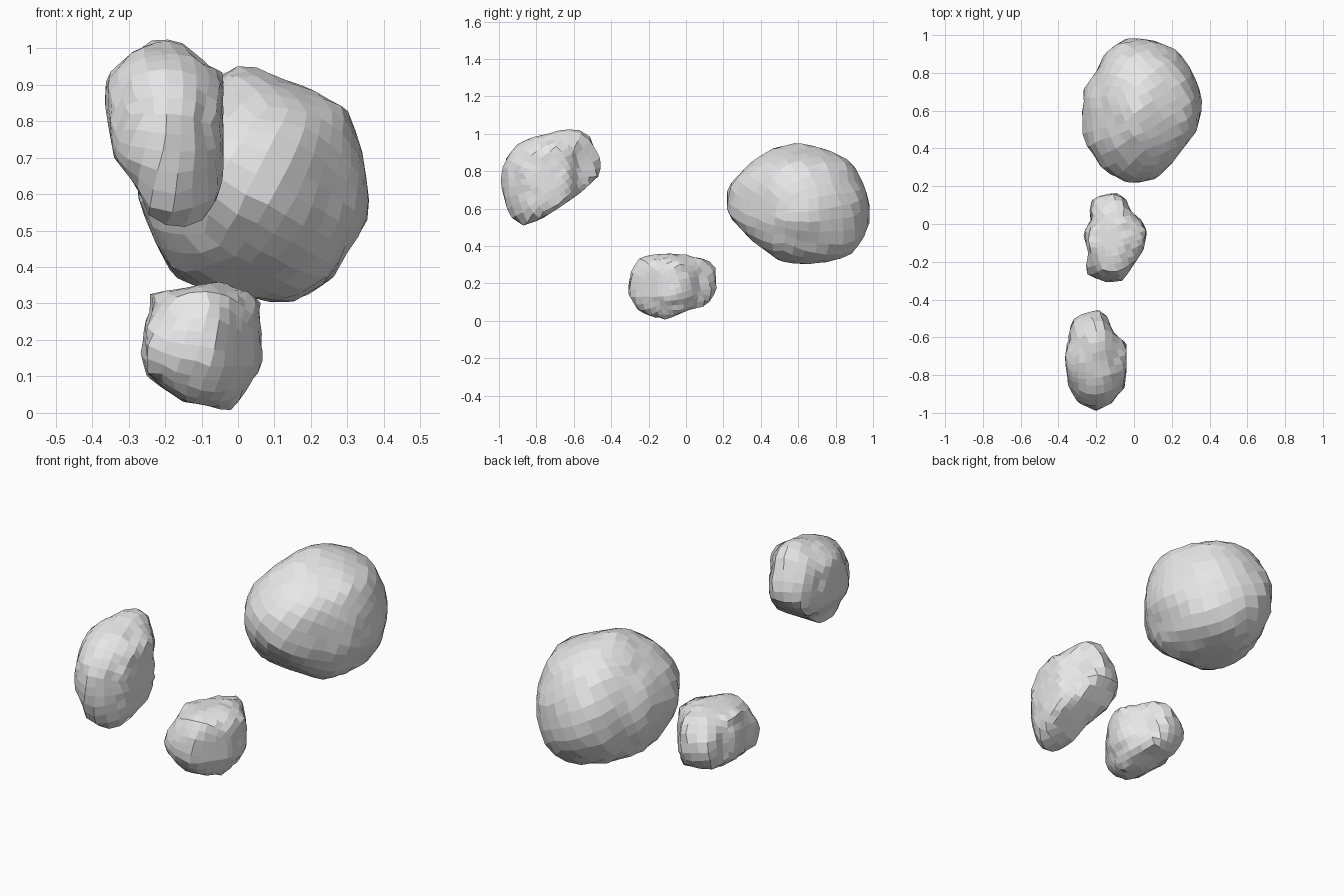
import bpy
import bmesh
import math
from mathutils import Vector, Euler, noise

cube = bpy.data.objects.get("Cube")
if cube:
    bpy.data.objects.remove(cube)

GREY = (0.8, 0.8, 0.8, 1)
stone = bpy.data.materials.new("stone_grey")
stone.use_nodes = True
stone.diffuse_color = GREY
stone.node_tree.nodes["Principled BSDF"].inputs["Base Color"].default_value = GREY

# The plane of each outline (front, side, top), with the axis that it leaves out
FRONT, SIDE, TOP = (0, 2, 1), (1, 2, 0), (0, 1, 2)
PLANES = (FRONT, SIDE, TOP)


def outline_radius(outline, across, along):
    """Distance from the centre to a closed outline in one direction."""
    ray = Vector((across, along)).normalized()
    best = 0.01
    for i, end in enumerate(outline):
        start = outline[i - 1]
        before, after = ray.cross(start), ray.cross(end)
        if before * after <= 0 and before != after:
            best = max(best, start.cross(end) / (after - before))
    return best


def surface_radius(way, outlines):
    """Blend three outlines into one rounded body that stays inside them all."""
    total = weights = 0
    limit = math.inf
    for u, v, w in PLANES:
        flat = math.hypot(way[u], way[v])
        if flat < 0.001:
            continue
        radius = outline_radius(outlines[u, v, w], way[u], way[v])
        limit = min(limit, radius / flat)
        # half length along the axis left out, taken from another outline
        sign = math.copysign(1, way[w])
        if w == 2:
            depth = outline_radius(outlines[FRONT], 0, sign)
        else:
            depth = outline_radius(outlines[FRONT if w == 0 else SIDE], sign, 0)
        weight = flat ** 6
        total += weight * ((flat / radius) ** 2 + (way[w] / depth) ** 2)
        weights += weight
    return math.sqrt(weights / total), limit


def make_rock(name, centre, shapes, turn, roughness, bumps):
    """Outlines and centre are in hundredths; bumps are directions with a height."""
    middle = Vector(centre)
    outlines = {
        (u, v, w): [(Vector(p) - Vector((middle[u], middle[v]))) / 100 for p in shape]
        for (u, v, w), shape in zip(PLANES, shapes)}
    bm = bmesh.new()
    bmesh.ops.create_cube(bm, size=2)
    bmesh.ops.subdivide_edges(bm, edges=bm.edges[:], cuts=7, use_grid_fill=True)
    spin = Euler([math.radians(a) for a in turn])
    shift = middle * 0.09
    for vert in bm.verts:
        # round the cube, with a slightly uneven grid
        way = Vector([math.tan(c * math.pi / 4) for c in vert.co]).normalized()
        way.rotate(spin)
        way = (way + noise.noise_vector(way * 3 + shift) * 0.04).normalized()
        radius, limit = surface_radius(way, outlines)
        radius *= 1 + roughness * noise.noise(way * 5 + shift)
        for direction, height in bumps:
            radius += height * max(0, way.dot(Vector(direction).normalized())) ** 10
        vert.co = middle / 100 + way * min(radius, limit)
    bmesh.ops.recalc_face_normals(bm, faces=bm.faces[:])
    mesh = bpy.data.meshes.new(name)
    bm.to_mesh(mesh)
    bm.free()
    mesh.materials.append(stone)
    rock = bpy.data.objects.new(name, mesh)
    bpy.context.collection.objects.link(rock)


# Large rounded boulder at the back
make_rock("large_boulder", (4.5, 60, 62), (
    ((37, 53), (34, 72), (30, 84), (20, 89), (11, 92), (7, 95), (0, 96), (-4, 94),
     (-14, 88), (-23, 76), (-28, 64), (-27, 57), (-24, 50), (-19, 38), (-10, 34),
     (3, 32), (16, 28), (27, 33), (31, 44)),
    ((20, 69), (22, 57), (35, 43), (50, 32), (67, 29), (82, 33), (91, 37), (100, 54),
     (96, 71), (89, 85), (77, 91), (59, 96), (45, 92), (35, 85), (27, 77)),
    ((-3, 100), (11, 97), (23, 92), (31, 81), (37, 65), (33, 49), (20, 32), (12, 24),
     (-2, 21), (-16, 28), (-26, 41), (-28, 51), (-27, 71), (-19, 82), (-15, 92)),
), (10, 25, 35), 0.03, (
    ((-0.6, 0, 0.8), -0.02), ((0.6, 0, -0.8), -0.02), ((0.3, -0.4, 0.9), -0.015),
    ((-0.2, -0.6, -0.7), 0.025), ((0.4, 0.65, -0.6), 0.025)))

# Small rock resting on the ground
make_rock("small_ground_rock", (-10, -8, 18), (
    ((-27, 16), (-25, 27), (-24, 33), (-16, 34), (-6, 36), (0, 35), (7, 31), (7, 22),
     (8, 14), (4, 9), (1, 4), (-2, 0), (-8, 2), (-15, 3), (-21, 7), (-25, 10)),
    ((-32, 14), (-30, 26), (-27, 34), (-11, 37), (-1, 36), (11, 34), (17, 28),
     (17, 17), (11, 8), (2, 6), (-12, 0), (-25, 4), (-30, 10)),
    ((-10, 17), (-4, 13), (-3, 8), (4, 2), (7, -4), (5, -14), (-1, -23), (-6, -30),
     (-14, -31), (-24, -28), (-26, -24), (-24, -16), (-27, -5), (-23, 2), (-24, 11),
     (-21, 15)),
), (15, 10, 20), 0.06, (((-0.8, -0.6, 0), 0.02),))

# Long tilted rock at the front
make_rock("tilted_front_rock", (-20, -72, 77), (
    ((-37, 89), (-36, 94), (-30, 100), (-20, 104), (-12, 100), (-10, 97), (-3, 93),
     (-4, 82), (-3, 72), (-4, 61), (-7, 55), (-13, 50), (-23, 52), (-25, 55),
     (-27, 61), (-34, 70), (-36, 81)),
    ((-100, 70), (-98, 84), (-91, 94), (-83, 98), (-74, 100), (-64, 103), (-55, 103),
     (-49, 97), (-45, 84), (-47, 77), (-57, 68), (-67, 61), (-78, 54), (-87, 51),
     (-96, 57)),
    ((-19, -45), (-14, -49), (-12, -57), (-4, -63), (-4, -78), (-5, -87), (-12, -95),
     (-20, -99), (-31, -94), (-35, -85), (-37, -71), (-35, -60), (-34, -49),
     (-26, -46)),
), (35, 5, 10), 0.05, (((0.2, -0.4, -0.9), 0.03),))
